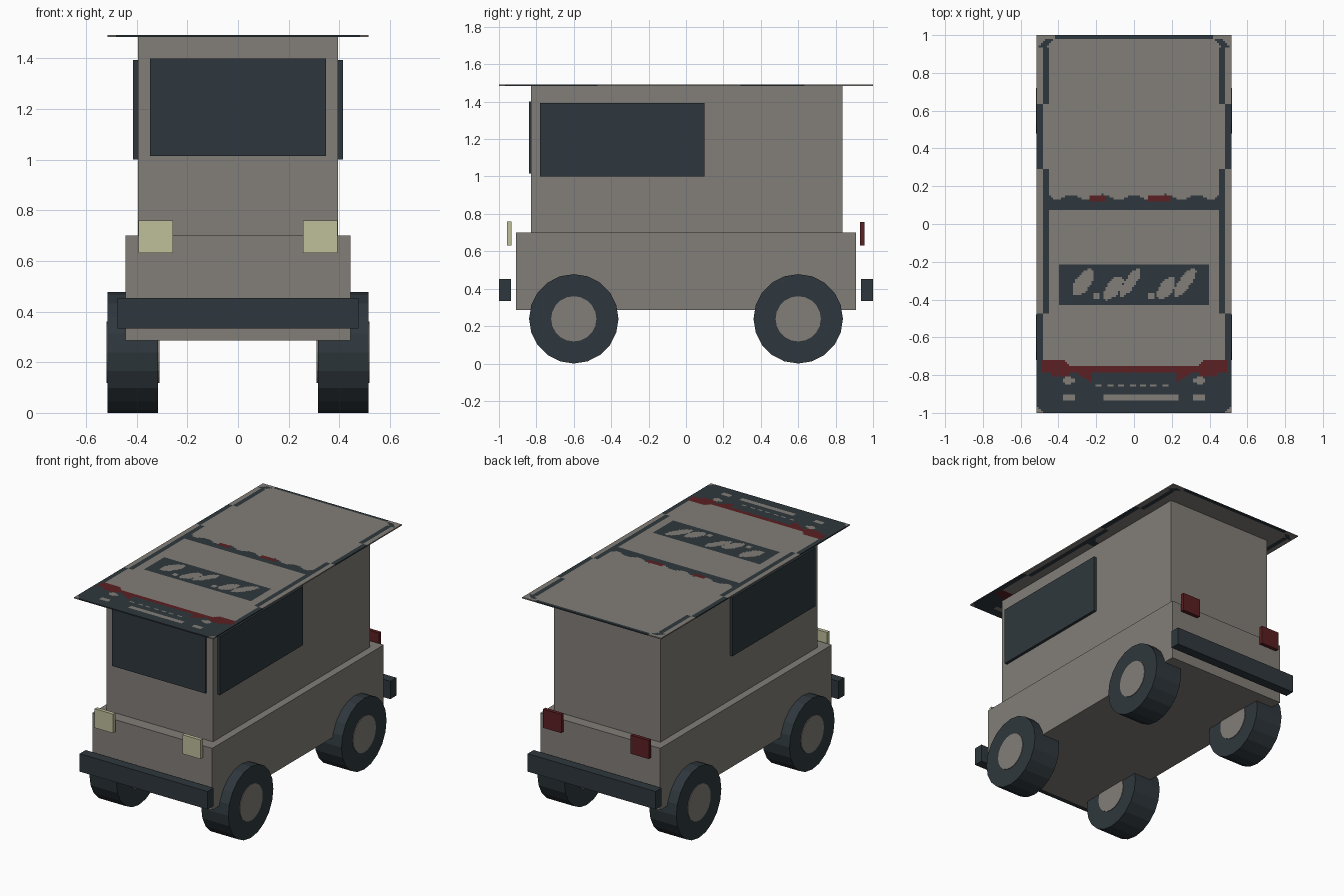
import bpy, bmesh, math
from mathutils import Matrix

if "Cube" in bpy.data.objects:
    bpy.data.objects.remove(bpy.data.objects["Cube"])


def mat(name, rgb):
    m = bpy.data.materials.new(name)
    m.diffuse_color = (*rgb, 1)
    m.use_nodes = True
    m.node_tree.nodes["Principled BSDF"].inputs["Base Color"].default_value = m.diffuse_color
    return m


GREY = mat("warm grey", (0.225, 0.21, 0.19))
DARK = mat("dark slate", (0.028, 0.039, 0.047))
CREAM = mat("pale cream", (0.52, 0.52, 0.33))
RED = mat("deep red", (0.105, 0.014, 0.016))


def finish(name, bm, mats):
    me = bpy.data.meshes.new(name)
    bm.to_mesh(me)
    bm.free()
    for m in mats:
        me.materials.append(m)
    ob = bpy.data.objects.new(name, me)
    bpy.context.collection.objects.link(ob)
    return ob


def box(name, x, y, z, m):
    bm = bmesh.new()
    bmesh.ops.create_cube(bm, size=1)
    for v in bm.verts:
        v.co = [a + (b - a) * (c + 0.5) for (a, b), c in zip((x, y, z), v.co)]
    return finish(name, bm, [m])


def cylinder(name, x, y, z, r, width, m, sides=20):
    bm = bmesh.new()
    bmesh.ops.create_cone(bm, cap_ends=True, segments=sides, radius1=r, radius2=r,
                          depth=width,
                          matrix=Matrix.Translation((x, y, z)) @ Matrix.Rotation(math.pi / 2, 4, 'Y'))
    return finish(name, bm, [m])


# Body
box("lower_body", (-0.445, 0.445), (-0.909, 0.909), (0.285, 0.70), GREY)
box("cabin", (-0.395, 0.395), (-0.829, 0.837), (0.70, 1.486), GREY)

# Windows
box("windshield", (-0.347, 0.347), (-0.84, -0.829), (1.015, 1.40), DARK)
for s, side in ((-1, "left"), (1, "right")):
    box(side + "_window", sorted((s * 0.39, s * 0.414)), (-0.78, 0.099), (1.0, 1.393), DARK)
    # Lights
    lx = sorted((s * 0.257, s * 0.393))
    box(side + "_headlight", lx, (-0.957, -0.933), (0.632, 0.76), CREAM)
    box(side + "_tail_light", lx, (0.931, 0.955), (0.632, 0.757), RED)
    # Wheels with hubs running through
    for y, end in ((-0.6, "front"), (0.6, "rear")):
        cylinder(f"{end}_{side}_wheel", s * 0.415, y, 0.239, 0.239, 0.20, DARK)
        cylinder(f"{end}_{side}_hub", s * 0.415, y, 0.239, 0.121, 0.208, GREY)

# Bumpers
box("front_bumper", (-0.475, 0.475), (-1.0, -0.936), (0.333, 0.453), DARK)
box("rear_bumper", (-0.475, 0.475), (0.936, 1.0), (0.333, 0.453), DARK)


def in_slot(x, y, cx, cy, a, b, ang):
    dx, dy = x - cx, y - cy
    u = dx * math.cos(ang) + dy * math.sin(ang)
    v = dy * math.cos(ang) - dx * math.sin(ang)
    return (u / a) ** 2 + (v / b) ** 2 < 1


# Slanted vent slots in the roof panel: centre x, centre y, half length, half width
SLOTS = [(-0.27, -0.31, 0.08, 0.04), (-0.11, -0.34, 0.075, 0.035), (-0.02, -0.31, 0.09, 0.028),
         (0.17, -0.34, 0.07, 0.035), (0.27, -0.31, 0.09, 0.03),
         (-0.20, -0.38, 0.018, 0.018), (0.09, -0.38, 0.018, 0.018)]


def roof_colour(x, y):
    """0 grey, 1 dark, 2 red"""
    a = abs(x)
    # dark front section with grey slits, ovals and clipped corners
    if y < -0.78:
        if a - y > 1.475 or in_slot(a, y, 0.345, -0.828, 0.035, 0.018, 0):
            return 0
        if -0.935 < y < -0.905 and (-0.16 < x < 0.24 or 0.31 < a < 0.38):
            return 0
        if -0.865 < y < -0.848 and a < 0.2 and (x + 0.2) % 0.058 < 0.032:
            return 0
        if y > -0.84 and 0.23 < a < 0.32 and y > -0.78 - (a - 0.21) * 0.0 - (0.32 - a) * 0.6:
            return 2
        if y > -0.81 and 0.34 < a < 0.44:
            return 2
        return 1
    # red band, rising to the corners
    if y < -0.72:
        if a > 0.49:
            return 1
        return 2 if y < -0.75 or a > 0.37 + (-0.72 - y) * -1 else 0
    # dark rear strip
    if y > 0.975:
        return int(a < 0.42)
    # side rails, stepping in and out along the length
    if y > 0.94:
        return int(abs(a + y - 1.42) < 0.02)
    if y > 0.63:
        if 0.455 < a < 0.487:
            return 1
    elif y > 0.29 or y < -0.47:
        if a > 0.488:
            return 1
    elif 0.455 < a < 0.488:
        return 1
    # cross bar with a wavy rear edge and red marks
    if 0.08 < y < 0.2 and a < 0.46:
        if y > 0.122 and y < 0.155 and (-0.24 < x < -0.15 or 0.08 < x < 0.195):
            return 2
        return int(y < 0.142 + 0.014 * math.cos(x * 38) + max(0, a - 0.43))
    # dark panel with slots
    if a < 0.392 and -0.43 < y < -0.22:
        return int(not any(in_slot(x, y, cx, cy, l, w, 0.95) for cx, cy, l, w in SLOTS))
    return 0


# Overhanging roof sheet, coloured cell by cell
bm = bmesh.new()
bmesh.ops.create_grid(bm, x_segments=96, y_segments=186, size=1,
                      matrix=Matrix.Translation((0, 0, 1.492)) @ Matrix.Diagonal((0.515, 1, 1, 1)))
for f in bm.faces:
    c = f.calc_center_median()
    f.material_index = roof_colour(c.x, c.y)
roof = finish("roof_sheet", bm, [GREY, DARK, RED])
sol = roof.modifiers.new("thickness", 'SOLIDIFY')
sol.thickness = 0.008
sol.offset = -1
